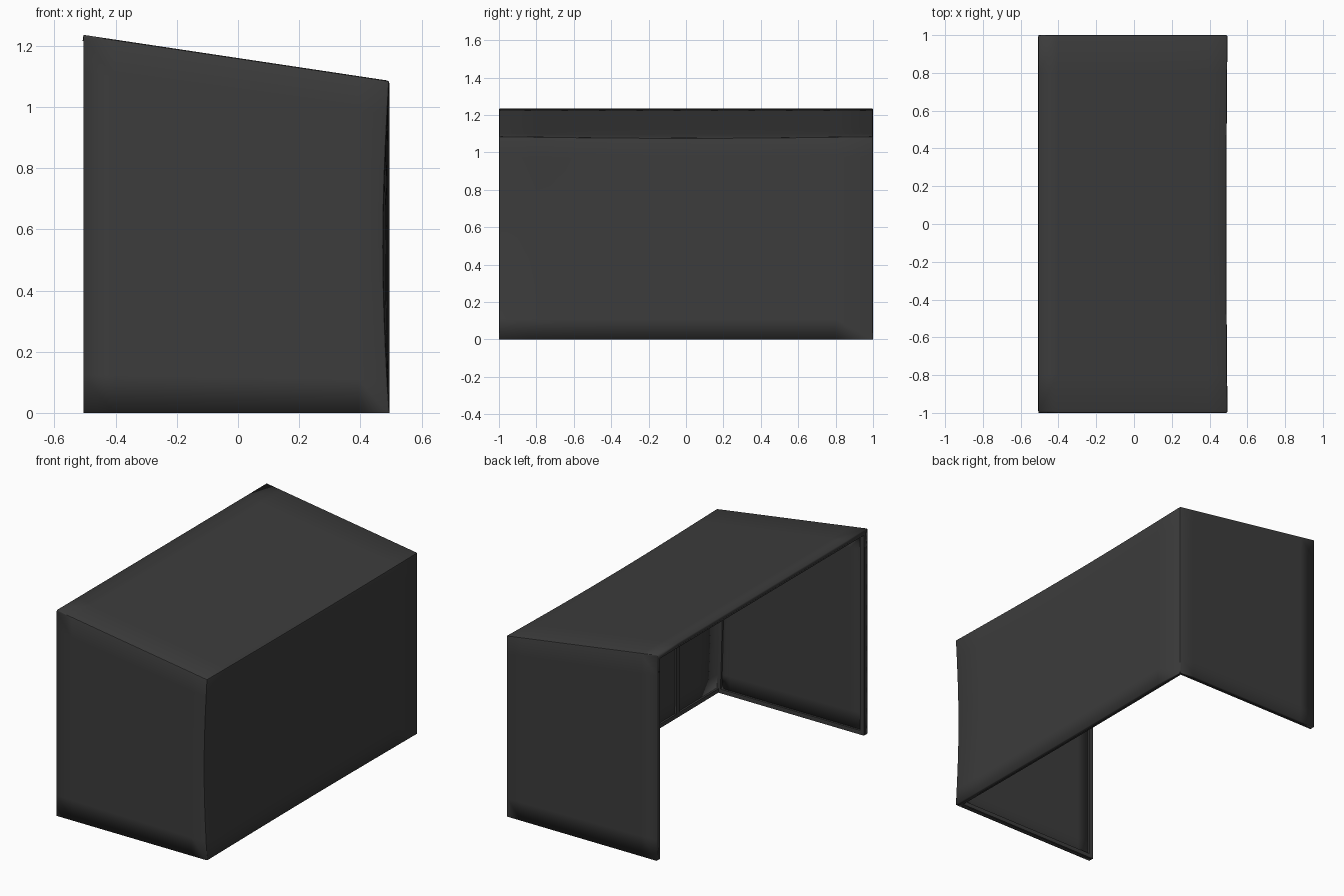
import bpy
import bmesh
from math import sin, cos, pi
from mathutils import Vector

cube = bpy.data.objects.get("Cube")
if cube:
    bpy.data.objects.remove(cube, do_unlink=True)

# Single dark grey paint
paint = bpy.data.materials.new("dark_grey")
paint.use_nodes = True
grey = (0.045, 0.045, 0.045, 1)
paint.diffuse_color = grey
bsdf = next(n for n in paint.node_tree.nodes if n.type == 'BSDF_PRINCIPLED')
bsdf.inputs["Base Color"].default_value = grey

OPEN_X, WALL_X, END_Y = -0.505, 0.495, 1.0
SHEET, RAIL, PROUD = 0.02, 0.025, 0.012


def roof(x):
    return 1.16 - 0.15 * x


def warp(co):
    """Slight dent in the long wall and sag of its top edge."""
    near_wall = max(0, co.x / WALL_X) ** 4
    mid_height = max(0, sin(pi * min(1, co.z / 1.09)))
    front_end = max(0, -co.y) ** 3
    mid_length = max(0, cos(pi * co.y / 2))
    co.x -= near_wall * (0.02 * front_end * mid_height + 0.006 * mid_length)
    co.z -= near_wall * 0.008 * mid_length * co.z


def finish(bm, name):
    for v in bm.verts:
        warp(v.co)
    bmesh.ops.recalc_face_normals(bm, faces=bm.faces)
    mesh = bpy.data.meshes.new(name)
    bm.to_mesh(mesh)
    bm.free()
    mesh.materials.append(paint)
    obj = bpy.data.objects.new(name, mesh)
    bpy.context.collection.objects.link(obj)
    return obj


def wedge(x0, x1, y0, y1, low, high):
    """Block whose bottom and top are functions of x."""
    bm = bmesh.new()
    bmesh.ops.create_cube(bm, size=1)
    for v in bm.verts:
        x = x0 if v.co.x < 0 else x1
        y = y0 if v.co.y < 0 else y1
        z = low(x) if v.co.z < 0 else high(x)
        v.co = Vector((x, y, z))
    return bm


def rail(name, x0, x1, y0, y1, low, high):
    bm = wedge(x0, x1, y0, y1, low, high)
    longest = max(e.calc_length() for e in bm.edges)
    edges = [e for e in bm.edges if e.calc_length() > longest * 0.8]
    bmesh.ops.subdivide_edges(bm, edges=edges, cuts=7, use_grid_fill=True)
    finish(bm, name)


def floor(x):
    return 0


def rail_top(x):
    return RAIL


def ceiling(x):
    return roof(x) - SHEET


# Sheet shell: two ends, one long wall and a sloped roof
bm = wedge(OPEN_X, WALL_X, -END_Y, END_Y, floor, roof)
bm.normal_update()
missing = [f for f in bm.faces if f.normal.z < -0.9 or f.normal.x < -0.9]
bmesh.ops.delete(bm, geom=missing, context='FACES')
bmesh.ops.subdivide_edges(bm, edges=bm.edges[:], cuts=9, use_grid_fill=True)
bm.normal_update()
folds = [e for e in bm.edges if len(e.link_faces) == 2 and e.calc_face_angle() > 0.5]
bmesh.ops.bevel(bm, geom=folds, offset=0.008, segments=2, affect='EDGES', profile=0.5)
shell = finish(bm, "shelter_shell")
# Normals must face outward so that the thickness grows inward
outward = sum(f.normal.z * f.area for f in shell.data.polygons) > 0
solid = shell.modifiers.new("thickness", 'SOLIDIFY')
solid.thickness = SHEET
solid.offset = -1 if outward else 1
solid.use_even_offset = True
bpy.context.view_layer.objects.active = shell
shell.select_set(True)
bpy.ops.object.shade_smooth_by_angle()

# Inner frames of the two end panels
for side, label in ((-1, "front"), (1, "back")):
    y0, y1 = sorted((side * (END_Y - SHEET), side * (END_Y - SHEET - PROUD)))
    rail(label + "_open_post", OPEN_X, OPEN_X + RAIL, y0, y1, floor, ceiling)
    rail(label + "_corner_post", WALL_X - SHEET - RAIL, WALL_X - SHEET, y0, y1, floor, ceiling)
    rail(label + "_bottom_rail", OPEN_X, WALL_X - SHEET, y0, y1, floor, rail_top)
    rail(label + "_top_rail", OPEN_X, WALL_X - SHEET, y0, y1,
         lambda x: ceiling(x) - RAIL, ceiling)

# Inner rails and posts of the long wall
IN_Y = END_Y - SHEET
wall = (WALL_X - SHEET - PROUD, WALL_X - SHEET)
rail("wall_bottom_rail", *wall, -IN_Y, IN_Y, floor, rail_top)
rail("wall_top_rail", *wall, -IN_Y, IN_Y, lambda x: ceiling(x) - RAIL, ceiling)
for side, label in ((-1, "front"), (1, "back")):
    y = side * 0.58
    rail(label + "_wall_post", *wall, y - 0.015, y + 0.015, floor, ceiling)

# Rail under the open edge of the roof
rail("roof_edge_rail", OPEN_X, OPEN_X + RAIL, -IN_Y, IN_Y,
     lambda x: ceiling(x) - PROUD, ceiling)
